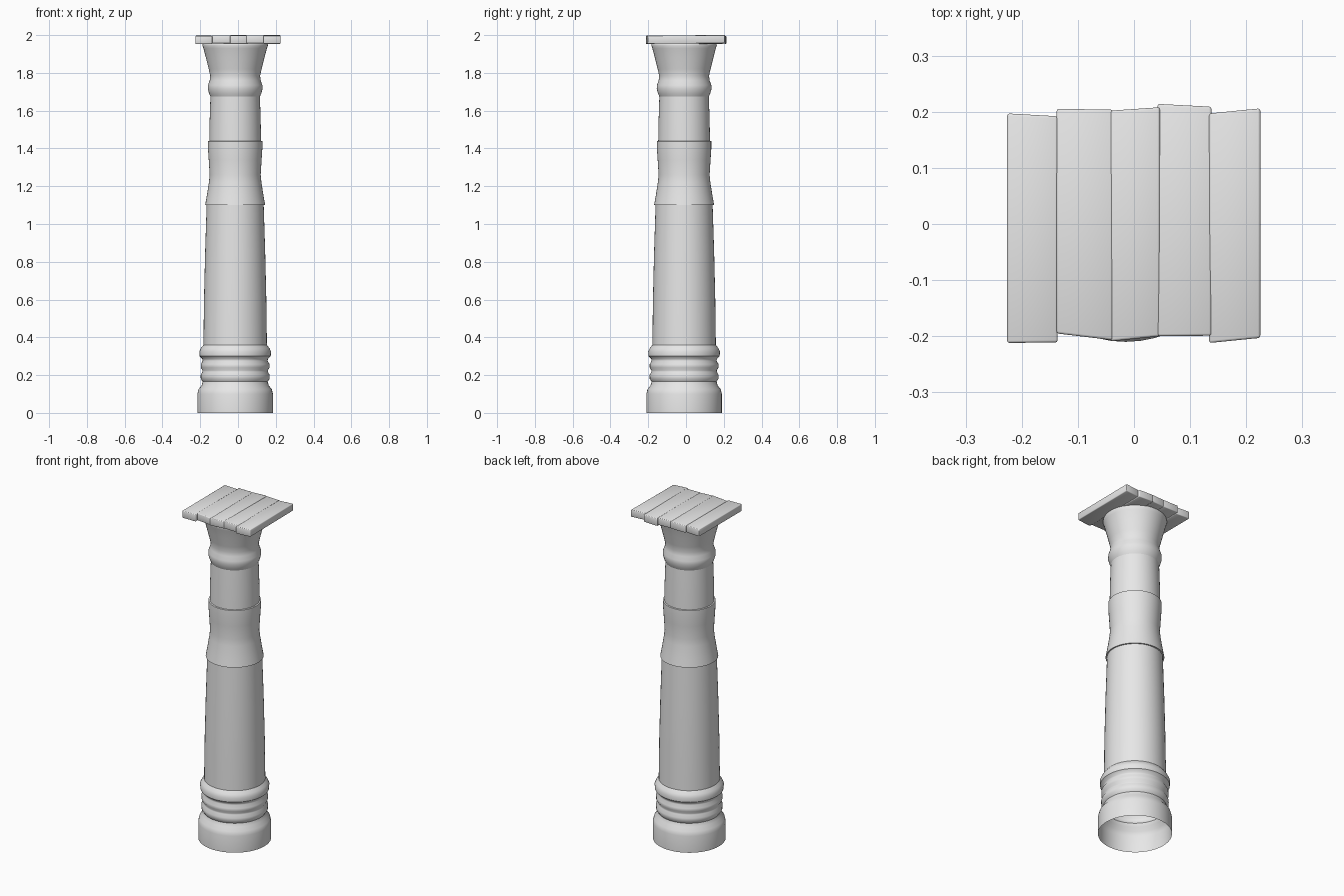
import bpy
import bmesh
import math
from mathutils import Vector

cube = bpy.data.objects.get("Cube")
if cube:
    bpy.data.objects.remove(cube, do_unlink=True)

# Single pale stone colour
stone = bpy.data.materials.new("pale_grey_stone")
stone.use_nodes = True
stone.diffuse_color = (0.8, 0.8, 0.8, 1)
stone.node_tree.nodes["Principled BSDF"].inputs["Base Color"].default_value = (0.8, 0.8, 0.8, 1)

AXIS = Vector((-0.015, -0.01, 0))  # the column stands slightly off centre


def finish(name, bm, angle=40):
    bmesh.ops.recalc_face_normals(bm, faces=bm.faces)
    mesh = bpy.data.meshes.new(name)
    bm.to_mesh(mesh)
    bm.free()
    mesh.materials.append(stone)
    obj = bpy.data.objects.new(name, mesh)
    bpy.context.collection.objects.link(obj)
    bpy.ops.object.select_all(action="DESELECT")
    obj.select_set(True)
    bpy.context.view_layer.objects.active = obj
    bpy.ops.object.shade_smooth_by_angle(angle=math.radians(angle))
    return obj


def lathe(name, profile, sides=48):
    """Turn a (radius, height) profile around the column axis."""
    bm = bmesh.new()
    verts = [bm.verts.new(AXIS + Vector((r, 0, z))) for r, z in profile]
    edges = [bm.edges.new(pair) for pair in zip(verts, verts[1:])]
    bmesh.ops.spin(bm, geom=verts + edges, cent=AXIS, axis=(0, 0, 1),
                   angle=math.tau, steps=sides, use_duplicate=False)
    bmesh.ops.remove_doubles(bm, verts=bm.verts, dist=0.0005)
    return finish(name, bm)


# Round foot, open underneath, with three rings above it
lathe("foot", [(0.2, 0), (0.2, 0.10), (0.194, 0.125), (0.178, 0.145), (0.172, 0.165)])
lathe("base_rings", [
    (0.172, 0.165), (0.182, 0.18), (0.183, 0.2), (0.174, 0.217), (0.173, 0.225),
    (0.182, 0.24), (0.182, 0.258), (0.172, 0.275), (0.173, 0.285),
    (0.188, 0.3), (0.19, 0.325), (0.182, 0.342), (0.168, 0.36)])

# Tapering shaft, flared sleeve with ledges, and the narrower upper shaft
lathe("lower_shaft", [(0.168, 0.36), (0.165, 0.6), (0.159, 0.85), (0.151, 1.1)])
lathe("sleeve", [
    (0.151, 1.1), (0.159, 1.1), (0.15, 1.15), (0.139, 1.22), (0.135, 1.26),
    (0.14, 1.34), (0.144, 1.4), (0.144, 1.438), (0.137, 1.44)])
lathe("upper_shaft", [(0.137, 1.44), (0.135, 1.55), (0.131, 1.675)])

# Necking ring and flared capital
lathe("capital", [
    (0.131, 1.675), (0.138, 1.69), (0.145, 1.715), (0.144, 1.735), (0.135, 1.76),
    (0.132, 1.785), (0.14, 1.82), (0.155, 1.88), (0.168, 1.93), (0.173, 1.945),
    (0.172, 1.953), (0.165, 1.96)])


# Five uneven planks form the square top slab
def plank(name, left, right, front, back, drop):
    bm = bmesh.new()
    bmesh.ops.create_cube(bm, size=1)
    for v in bm.verts:
        side, rear, top = v.co.x > 0, v.co.y > 0, v.co.z > 0
        v.co = ((right if side else left),
                (back if rear else front)[side],
                (2.0 if top else 1.957) - drop[rear])
    bmesh.ops.bevel(bm, geom=bm.edges[:], offset=0.004, segments=2,
                    affect="EDGES", profile=0.5)
    return finish(name, bm, 50)


plank("slab_plank_1", -0.226, -0.136, (-0.212, -0.211), (0.197, 0.192), (0.004, 0.003))
plank("slab_plank_2", -0.138, -0.038, (-0.195, -0.207), (0.205, 0.204), (0.001, 0.001))
plank("slab_plank_3", -0.042, 0.046, (-0.209, -0.2), (0.202, 0.208), (0.002, 0.0))
plank("slab_plank_4", 0.042, 0.138, (-0.2, -0.199), (0.214, 0.209), (0.001, 0.005))
plank("slab_plank_5", 0.134, 0.225, (-0.212, -0.203), (0.197, 0.206), (0.003, 0.0))
